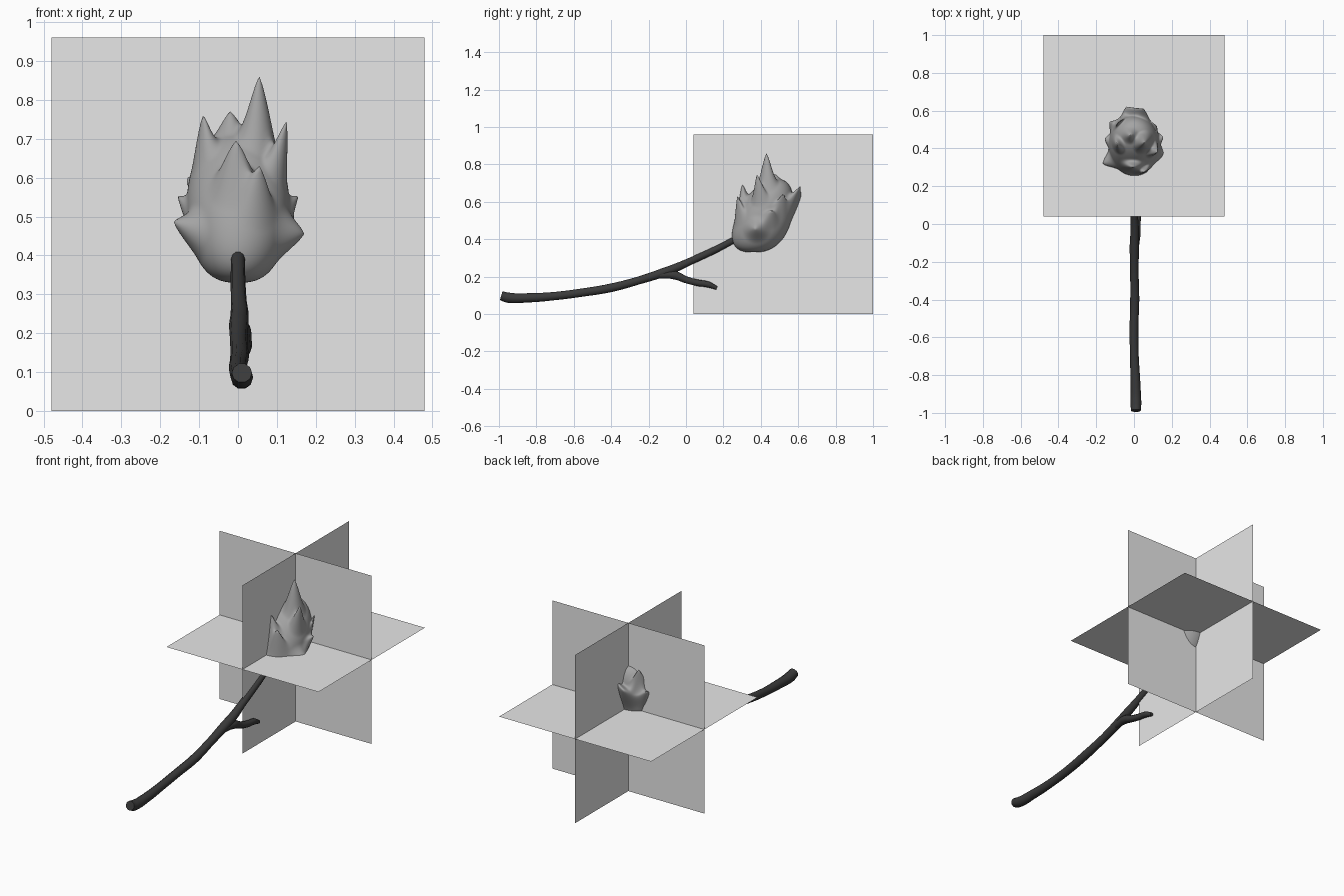
import bpy, bmesh, math
from mathutils import Vector


def material(name, rgb):
    m = bpy.data.materials.new(name)
    m.diffuse_color = (*rgb, 1)
    return m


PALE = material("pale grey", (0.8, 0.8, 0.8))
MID = material("mid grey", (0.37, 0.37, 0.37))
DARK = material("charred wood", (0.043, 0.043, 0.043))


def finish(bm, name, mat, smooth):
    me = bpy.data.meshes.new(name)
    bm.to_mesh(me)
    bm.free()
    me.materials.append(mat)
    for p in me.polygons:
        p.use_smooth = smooth
    ob = bpy.data.objects.new(name, me)
    bpy.context.collection.objects.link(ob)


def limb(name, points):
    """Tapered wooden tube through (x, y, z, radius) points."""
    cu = bpy.data.curves.new(name, 'CURVE')
    cu.dimensions = '3D'
    cu.bevel_depth = 1
    cu.bevel_resolution = 3
    cu.resolution_u = 6
    cu.use_fill_caps = True
    sp = cu.splines.new('BEZIER')
    sp.bezier_points.add(len(points) - 1)
    for bp, (x, y, z, r) in zip(sp.bezier_points, points):
        bp.co = (x, y, z)
        bp.radius = r
        bp.handle_left_type = bp.handle_right_type = 'AUTO'
    cu.materials.append(DARK)
    ob = bpy.data.objects.new(name, cu)
    bpy.context.collection.objects.link(ob)


# stick and its side twig
limb("stick", [
    (0.010, -0.988, 0.098, 0.026), (0.010, -0.95, 0.087, 0.029),
    (0.008, -0.85, 0.086, 0.026), (0.002, -0.70, 0.096, 0.023),
    (0.000, -0.55, 0.115, 0.023), (0.004, -0.40, 0.140, 0.024),
    (0.002, -0.25, 0.180, 0.022), (0.002, -0.12, 0.222, 0.025),
    (0.004, -0.04, 0.253, 0.023), (0.002, 0.03, 0.285, 0.020),
    (0.000, 0.15, 0.340, 0.019), (0.000, 0.28, 0.407, 0.017),
    (0.000, 0.34, 0.435, 0.014)])
limb("twig", [
    (0.006, -0.14, 0.208, 0.018), (0.010, -0.06, 0.207, 0.024),
    (0.016, 0.00, 0.183, 0.019), (0.018, 0.06, 0.167, 0.018),
    (0.016, 0.12, 0.157, 0.017), (0.014, 0.165, 0.138, 0.010)])

# flame: leaning egg with pulled-out tongues
bm = bmesh.new()
bmesh.ops.create_uvsphere(bm, u_segments=128, v_segments=96, radius=1)
for v in bm.verts:
    x, y, z = v.co
    s = max(math.hypot(x, y), 1e-6) ** -0.25     # fuller than an ellipsoid
    taper = 1 - 0.16 * z
    v.co = (0.132 * x * s, 0.42 + 0.148 * y * s * taper + 0.06 * z,
            0.525 + 0.195 * z)

tongues = [  # tip, drop to its root, root radius
    ((0.055, 0.43, 0.86), 0.17, 0.075),
    ((-0.09, 0.42, 0.76), 0.10, 0.065),
    ((-0.02, 0.47, 0.77), 0.06, 0.055),
    ((0.125, 0.38, 0.745), 0.11, 0.06),
    ((-0.005, 0.30, 0.695), 0.11, 0.08),
    ((0.055, 0.275, 0.63), 0.10, 0.07),
    ((-0.165, 0.32, 0.485), 0.03, 0.08),
    ((-0.155, 0.45, 0.55), 0.05, 0.065),
    ((0.155, 0.46, 0.55), 0.05, 0.065),
    ((0.17, 0.37, 0.455), 0.01, 0.085),
    ((0.05, 0.61, 0.68), 0.10, 0.08),
    ((-0.04, 0.62, 0.62), 0.07, 0.08),
    ((-0.08, 0.54, 0.72), 0.09, 0.065),
    ((-0.13, 0.54, 0.61), 0.06, 0.065),
    ((0.12, 0.52, 0.64), 0.08, 0.065)]
rest = [v.co.copy() for v in bm.verts]
for tip, drop, r in tongues:
    tip = Vector(tip)
    root = min(rest, key=lambda c: (c - tip + Vector((0, 0, drop))).length)
    for v, c in zip(bm.verts, rest):
        t = min(1, (c - root).length / r)
        bell = 1 - t * t * (3 - 2 * t)
        v.co += (tip - root) * (0.6 * bell ** 1.3 + 0.4 * (1 - t) ** 2)
finish(bm, "flame", MID, True)

# three crossed glow planes
H, C = 0.48, Vector((0, 0.52, 0.48))
for name, a, b in (("glow_plane_front", (1, 0, 0), (0, 0, 1)),
                   ("glow_plane_side", (0, 1, 0), (0, 0, 1)),
                   ("glow_plane_level", (1, 0, 0), (0, 1, 0))):
    a, b = Vector(a) * H, Vector(b) * H
    bm = bmesh.new()
    bm.faces.new([bm.verts.new(C + p)
                  for p in (-a - b, a - b, a + b, b - a)])
    finish(bm, name, PALE, False)
